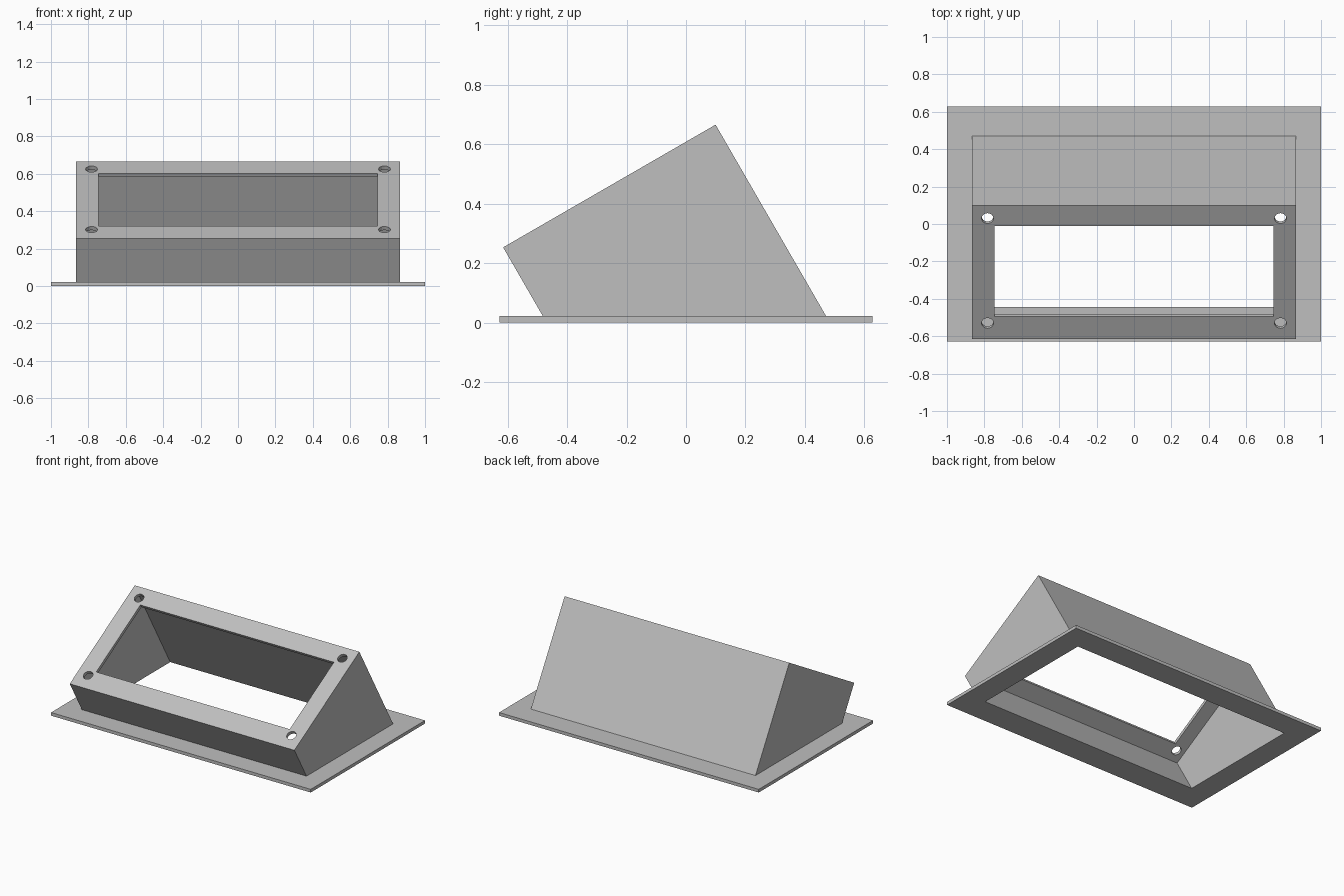
import bpy, bmesh
from math import radians
from mathutils import Matrix, Vector

if "Cube" in bpy.data.objects:
    bpy.data.objects.remove(bpy.data.objects["Cube"])

PLATE_T = 0.022          # base plate thickness
WALL = 0.022             # housing wall thickness
SLOPE = 0.825            # length of the sloped panel
HALF_W = 0.865           # half width of the housing
# Panel frame: origin at the front lip, y up the slope, z out of the panel
PANEL = Matrix.Translation((0, -0.615, 0.253)) @ Matrix.Rotation(radians(30), 4, "X")

grey = bpy.data.materials.new("plain grey")
grey.use_nodes = True
colour = (0.52, 0.52, 0.52, 1)
grey.diffuse_color = colour
grey.node_tree.nodes["Principled BSDF"].inputs["Base Color"].default_value = colour


def make_object(name, bm):
    bmesh.ops.recalc_face_normals(bm, faces=bm.faces)
    mesh = bpy.data.meshes.new(name)
    bm.to_mesh(mesh)
    bm.free()
    mesh.materials.append(grey)
    obj = bpy.data.objects.new(name, mesh)
    bpy.context.collection.objects.link(obj)
    return obj


def box(name, half_x, y0, y1, z0, z1, frame=Matrix(), floor=None):
    bm = bmesh.new()
    size = Matrix.Diagonal((2 * half_x, y1 - y0, z1 - z0, 1))
    place = Matrix.Translation((0, (y0 + y1) / 2, (z0 + z1) / 2))
    bmesh.ops.create_cube(bm, size=1, matrix=frame @ place @ size)
    if floor is not None:  # trim level and close the underside
        geom = bm.verts[:] + bm.edges[:] + bm.faces[:]
        bmesh.ops.bisect_plane(bm, geom=geom, plane_co=(0, 0, floor),
                               plane_no=(0, 0, 1), clear_inner=True)
        bmesh.ops.holes_fill(bm, edges=[e for e in bm.edges if e.is_boundary])
    return make_object(name, bm)


def screw_cutter(x, y):
    bm = bmesh.new()
    bmesh.ops.create_cone(bm, cap_ends=True, segments=16, radius1=0.032,
                          radius2=0.032, depth=0.1,
                          matrix=PANEL @ Matrix.Translation((x, y, 0)))
    return make_object("screw_cutter", bm)


def cut(obj, cutters):
    for cutter in cutters:
        mod = obj.modifiers.new("cut", "BOOLEAN")
        mod.operation = "DIFFERENCE"
        mod.solver = "EXACT"
        mod.object = cutter
    graph = bpy.context.evaluated_depsgraph_get()
    mesh = bpy.data.meshes.new_from_object(obj.evaluated_get(graph))
    obj.modifiers.clear()
    obj.data = mesh


# Parts
base_plate = box("base_plate", 1, -0.628, 0.628, 0, PLATE_T)
housing = box("sloped_housing", HALF_W, 0, SLOPE, -1.2, 0, PANEL, PLATE_T)

# Cavity, open through the plate, then the panel window and screw holes
cavity = box("cavity_cutter", HALF_W - WALL, WALL, SLOPE - WALL, -1.5, -WALL, PANEL)
window = box("window_cutter", 0.745, 0.138, 0.699, -0.1, 0.1, PANEL)
screws = [screw_cutter(x, y) for x in (-0.783, 0.783) for y in (0.098, 0.745)]

cut(base_plate, [cavity])
cut(housing, [cavity, window] + screws)
for cutter in [cavity, window] + screws:
    bpy.data.objects.remove(cutter)
